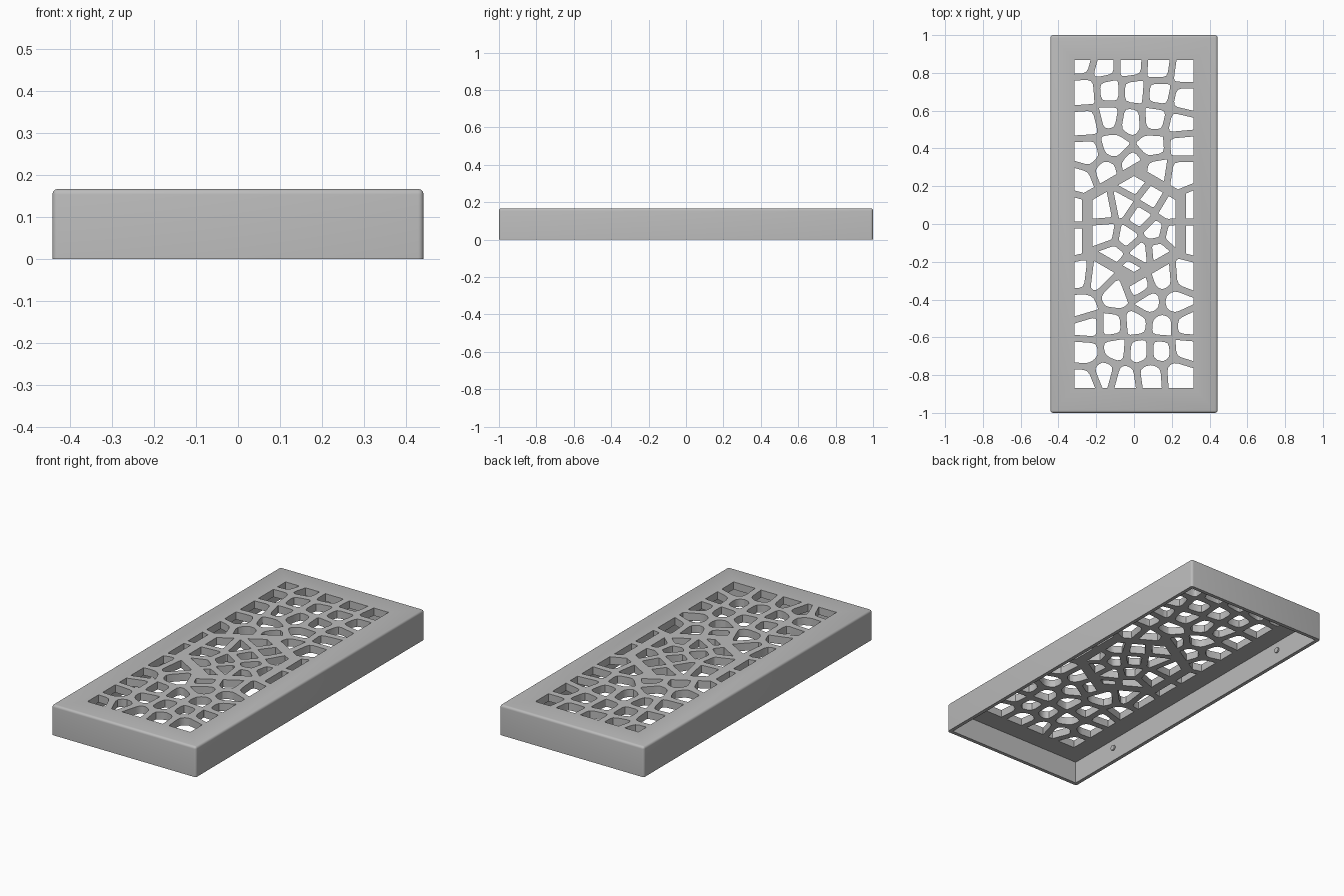
import bpy
import bmesh
from math import cos, sin, pi
from mathutils import Vector, Matrix

if "Cube" in bpy.data.objects:
    bpy.data.objects.remove(bpy.data.objects["Cube"])

HALF_X, HALF_Y, HEIGHT = 0.442, 1.0, 0.167
WALL, PLATE = 0.02, 0.042
WIN_X, WIN_Y = 0.315, 0.867
BAR = 0.036
HEX_OUT, HEX_IN = 0.275, 0.22

grey = bpy.data.materials.new("plain grey")
grey.use_nodes = True
grey.diffuse_color = (0.5, 0.5, 0.5, 1)
grey.node_tree.nodes["Principled BSDF"].inputs["Base Color"].default_value = (0.5, 0.5, 0.5, 1)

# Cell centres in hundredths: upper field, lower field and hexagon
UPPER = [(-27, 87), (-16, 84), (-2, 84), (13, 83), (27, 81),
         (-26, 69), (-13, 70), (0, 70), (13, 69), (27, 66),
         (-25, 54), (-13, 57), (-2, 55), (11, 56), (24, 53),
         (-24, 37), (-11, 41), (10, 41), (25, 42),
         (-28, 23), (-15, 28), (-1, 31), (12, 29), (25, 27), (32, 10), (-32, 8)]
LOWER = [(-28, -27), (-20, -28), (3, -33), (15, -29), (27, -28), (32, -8), (-32, -9),
         (-27, -44), (-10, -38), (8, -41), (22, -41),
         (-24, -54), (-12, -54), (1, -53), (15, -54), (28, -54),
         (-25, -68), (-10, -66), (3, -67), (14, -67), (27, -66),
         (-26, -83), (-16, -79), (-5, -82), (9, -80), (23, -79)]
CENTRE = [(-16, 8), (-6, 10), (0, 21), (9, 14), (19, 8), (3, 4), (11, -4),
          (-15, -5), (-4, -7), (-11, -16), (3, -15), (13, -14), (-2, -24), (20, -6)]


def clip(poly, normal, limit):
    """Keep the part of a convex polygon where p . normal <= limit."""
    out = []
    for i, b in enumerate(poly):
        a = poly[i - 1]
        da, db = a.dot(normal) - limit, b.dot(normal) - limit
        if da * db < 0:
            out.append(a.lerp(b, da / (da - db)))
        if db <= 0:
            out.append(b)
    return out


def soften(poly, radius):
    """Round each corner with a short three-point curve."""
    out = []
    for i, p in enumerate(poly):
        ends = []
        for q in (poly[i - 1], poly[(i + 1) % len(poly)]):
            d = q - p
            ends.append(p + d * min(0.4, radius / max(d.length, 1e-6)))
        out += [ends[0], (ends[0] + ends[1]) / 4 + p / 2, ends[1]]
    return out


def cell(seed, seeds, bar, radius):
    poly = [seed + Vector(c) for c in ((-1, -1), (1, -1), (1, 1), (-1, 1))]
    for other in seeds:
        if other != seed:
            n = (other - seed).normalized()
            poly = clip(poly, n, n.dot((seed + other) / 2) - bar / 2)
    return soften(poly, radius)


def area(poly):
    return abs(sum(poly[i - 1].cross(p) for i, p in enumerate(poly))) / 2


def new_object(name, bm):
    bmesh.ops.recalc_face_normals(bm, faces=bm.faces)
    mesh = bpy.data.meshes.new(name)
    bm.to_mesh(mesh)
    bm.free()
    mesh.materials.append(grey)
    obj = bpy.data.objects.new(name, mesh)
    bpy.context.collection.objects.link(obj)
    return obj


def box(bm, size, centre):
    return bmesh.ops.create_cube(
        bm, size=1, matrix=Matrix.Translation(centre) @ Matrix.Diagonal((*size, 1)))


# Work out the openings of the grille
hex_normals = [Vector((cos(k * pi / 3), sin(k * pi / 3))) for k in range(6)]
window = [(Vector((s, 0)), WIN_X) for s in (-1, 1)] + [(Vector((0, s)), WIN_Y) for s in (-1, 1)]
outer_seeds = [Vector(p) / 100 for p in UPPER + LOWER]
inner_seeds = [Vector(p) / 100 for p in CENTRE]
openings = []
for seed in outer_seeds:
    poly = cell(seed, outer_seeds, BAR, 0.025)
    facing = max(hex_normals, key=seed.dot)
    for normal, limit in window + [(-facing, -HEX_OUT)]:
        poly = clip(poly, normal, limit)
    openings.append(poly)
for seed in inner_seeds:
    poly = cell(seed, inner_seeds, BAR, 0.012)
    for normal in hex_normals:
        poly = clip(poly, normal, HEX_IN)
    openings.append(poly)

# Cutter for the openings and for the hollow underside
bm = bmesh.new()
for poly in openings:
    if len(poly) > 2 and area(poly) > 0.0003:
        base = bm.faces.new([bm.verts.new((p.x, p.y, HEIGHT - PLATE - 0.02)) for p in poly])
        side = bmesh.ops.extrude_face_region(bm, geom=[base])
        top = [v for v in side["geom"] if isinstance(v, bmesh.types.BMVert)]
        bmesh.ops.translate(bm, vec=(0, 0, PLATE + 0.1), verts=top)
bmesh.ops.remove_doubles(bm, verts=bm.verts, dist=1e-5)
grille_cutter = new_object("grille_cutter", bm)

bm = bmesh.new()
depth = HEIGHT - PLATE
box(bm, (2 * (HALF_X - WALL), 2 * (HALF_Y - WALL), 2 * depth), (0, 0, 0))
hollow_cutter = new_object("hollow_cutter", bm)

# Cover body with softened top and upright edges
bm = bmesh.new()
box(bm, (2 * HALF_X, 2 * HALF_Y, HEIGHT), (0, 0, HEIGHT / 2))
edges = [e for e in bm.edges if max(v.co.z for v in e.verts) > 0.1]
bmesh.ops.bevel(bm, geom=edges, offset=0.013, segments=4, profile=0.5, affect='EDGES')
cover = new_object("cover", bm)
bpy.context.view_layer.objects.active = cover
cover.select_set(True)
for cutter in (grille_cutter, hollow_cutter):
    mod = cover.modifiers.new("cut", 'BOOLEAN')
    mod.operation = 'DIFFERENCE'
    mod.solver = 'EXACT'
    mod.object = cutter
    bpy.ops.object.modifier_apply(modifier=mod.name)
    bpy.data.objects.remove(cutter)
bpy.ops.object.shade_smooth_by_angle(angle=pi / 6)

# Small round studs inside the long walls
for sx, side in ((-1, "right"), (1, "left")):
    for sy, end in ((-1, "front"), (1, "back")):
        bm = bmesh.new()
        spot = Matrix.Translation((sx * (HALF_X - WALL), sy * 0.67, 0.075))
        bmesh.ops.create_cone(bm, cap_ends=True, segments=20, radius1=0.015, radius2=0.015,
                              depth=0.016, matrix=spot @ Matrix.Rotation(pi / 2, 4, 'Y'))
        new_object(f"stud_{end}_{side}", bm)
